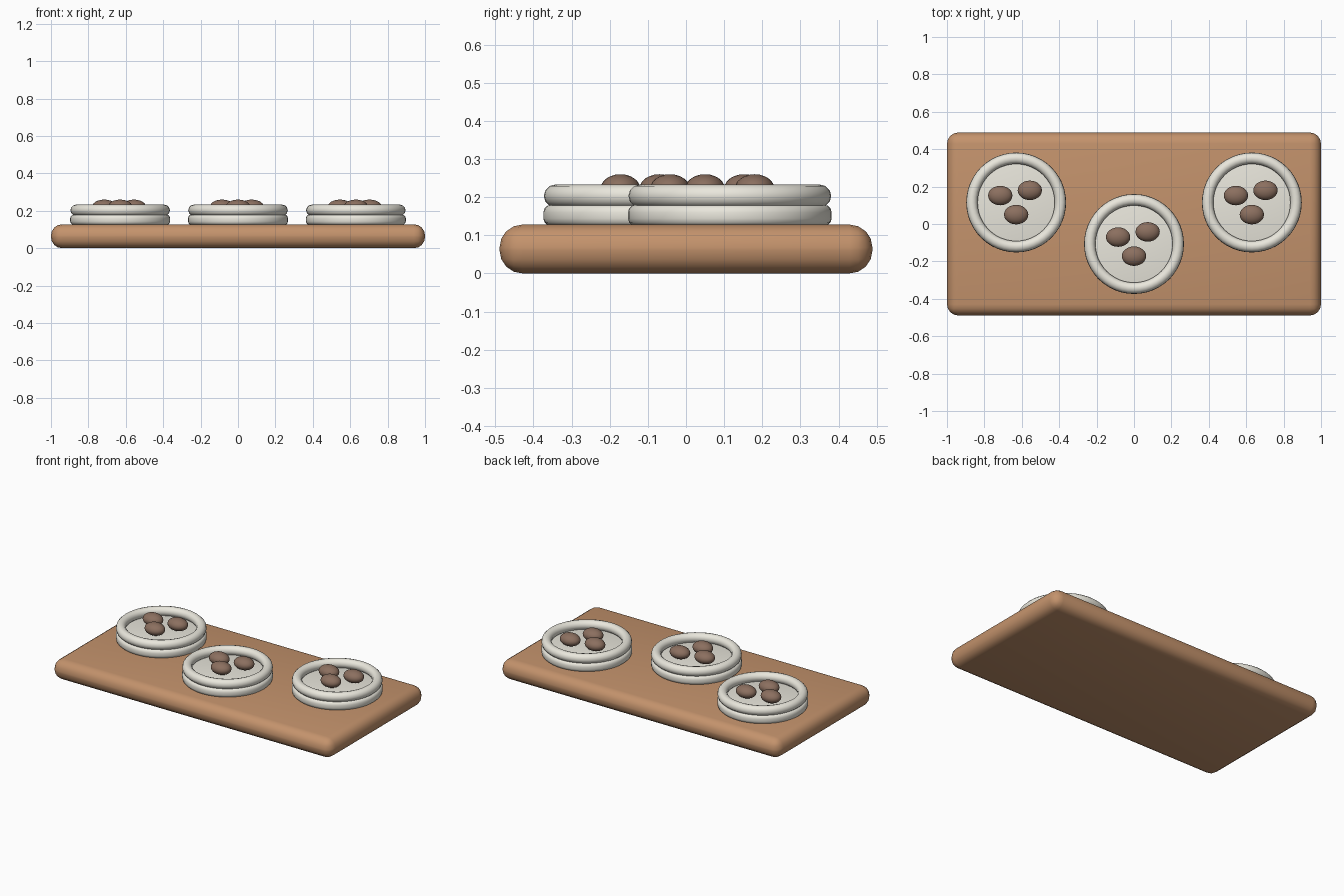
import bpy, math

if "Cube" in bpy.data.objects:
    bpy.data.objects.remove(bpy.data.objects["Cube"])


def material(name, color):
    m = bpy.data.materials.new(name)
    m.diffuse_color = (*color, 1)
    m.use_nodes = True
    m.node_tree.nodes["Principled BSDF"].inputs["Base Color"].default_value = m.diffuse_color
    return m


WOOD = material("wood", (0.55, 0.29, 0.15))
CERAMIC = material("ceramic", (0.82, 0.80, 0.72))
NUT = material("nut", (0.26, 0.16, 0.115))


def finish(name, mat, bevel=0, segments=4):
    ob = bpy.context.object
    ob.name = name
    ob.data.materials.append(mat)
    if bevel:
        mod = ob.modifiers.new("rounding", "BEVEL")
        mod.width = bevel
        mod.segments = segments
        mod.limit_method = "ANGLE"
        bpy.ops.object.modifier_apply(modifier=mod.name)
    bpy.ops.object.shade_smooth_by_angle(angle=math.radians(40))
    return ob


# Serving board
bpy.ops.mesh.primitive_cube_add(size=1, location=(0, 0, 0.064))
board = bpy.context.object
board.scale = (2, 0.978, 0.128)
bpy.ops.object.transform_apply(location=False, rotation=False, scale=True)
finish("board", WOOD, 0.06)

# Three dishes, each with a base, a rim and three nuts
NUT_OFFSETS = [(-0.085, 0.037), (0.073, 0.065), (0, -0.065)]
for i, (x, y) in enumerate([(-0.63, 0.115), (0, -0.107), (0.63, 0.115)], 1):
    bpy.ops.mesh.primitive_cylinder_add(vertices=48, radius=0.267, depth=0.056,
                                        location=(x, y, 0.152))
    finish(f"dish_base_{i}", CERAMIC, 0.02, 3)

    bpy.ops.mesh.primitive_torus_add(major_radius=0.236, minor_radius=0.03,
                                     major_segments=48, minor_segments=12,
                                     location=(x, y, 0.203))
    finish(f"dish_rim_{i}", CERAMIC)

    for j, (dx, dy) in enumerate(NUT_OFFSETS, 1):
        bpy.ops.mesh.primitive_uv_sphere_add(segments=24, ring_count=12, radius=1,
                                             location=(x + dx, y + dy, 0.222))
        bpy.context.object.scale = (0.065, 0.052, 0.038)
        bpy.ops.object.transform_apply(location=False, rotation=False, scale=True)
        finish(f"nut_{i}_{j}", NUT)
